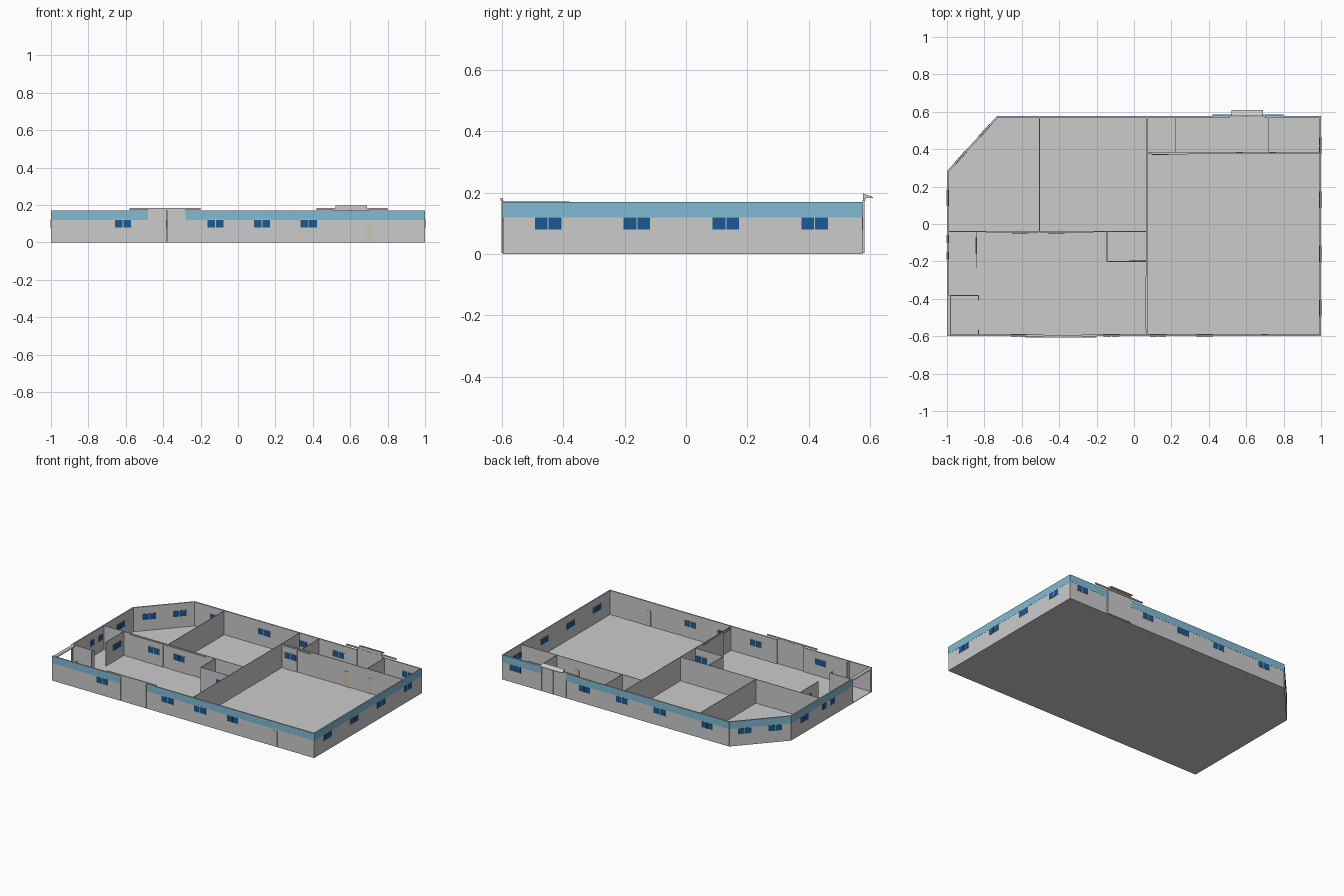
import bpy, bmesh, math
from mathutils import Vector, Matrix

if "Cube" in bpy.data.objects:
    bpy.data.objects.remove(bpy.data.objects["Cube"])

def material(name, rgb):
    m = bpy.data.materials.new(name)
    m.diffuse_color = (*rgb, 1)
    m.use_nodes = True
    m.node_tree.nodes["Principled BSDF"].inputs["Base Color"].default_value = m.diffuse_color
    return m

SKY = material("light_blue_band", (0.22, 0.50, 0.66))
GLASS = material("blue_glass", (0.01, 0.10, 0.29))
CREAM = material("cream_frame", (0.62, 0.57, 0.48))
H, T, TI = 0.17, 0.008, 0.004

def finish(name, bm, mat=None):
    me = bpy.data.meshes.new(name)
    bmesh.ops.recalc_face_normals(bm, faces=bm.faces)
    bm.to_mesh(me)
    bm.free()
    ob = bpy.data.objects.new(name, me)
    bpy.context.collection.objects.link(ob)
    if mat:
        me.materials.append(mat)
    return ob

def prism(name, pts, extrude, mat=None):
    bm = bmesh.new()
    f = bm.faces.new([bm.verts.new(p) for p in pts])
    r = bmesh.ops.extrude_face_region(bm, geom=[f])
    bmesh.ops.translate(bm, verts=[v for v in r["geom"] if isinstance(v, bmesh.types.BMVert)], vec=extrude)
    return finish(name, bm, mat)

def slab(name, a, b, z0, z1, t, off=0, mat=None):
    """Upright box along a-b, its middle moved by off to the right of a-b."""
    a, b = Vector(a), Vector(b)
    d = (b - a).normalized()
    n = Vector((d.y, -d.x))
    base = [a + n * (off - t / 2), b + n * (off - t / 2), b + n * (off + t / 2), a + n * (off + t / 2)]
    return prism(name, [(p.x, p.y, z0) for p in base], (0, 0, z1 - z0), mat)

def window(c, d, t, panes=2, z0=0.08, z1=0.12):
    """Framed window with one or two panes through a wall, centred at c."""
    c, d = Vector(c), Vector(d).normalized()
    w = 0.045 * panes
    slab("window_frame", c - d * w / 2, c + d * w / 2, z0 - 0.002, z1 + 0.001, t + 0.003, 0, CREAM)
    for k in range(panes):
        m = c + d * 0.045 * (k - (panes - 1) / 2)
        slab("window_pane", m - d * 0.0208, m + d * 0.0208, z0, z1 - 0.001, t + 0.005, 0, GLASS)

def doorway(c, d, t, w=0.038):
    c, d = Vector(c), Vector(d).normalized()
    slab("door_leaf", c - d * w / 2, c + d * w / 2, 0.003, 0.11, t + 0.004, 0, CREAM)

# Floor plate with the cut corner
X0, X1, Y0, Y1 = -0.996, 0.996, -0.594, 0.572
plan = [(-1, -0.598), (1, -0.598), (1, 0.576), (-0.733, 0.576), (-1, 0.28)]
prism("floor", [(x, y, 0) for x, y in plan], (0, 0, 0.004))

# Outer walls, counter-clockwise, with gaps for the gates
A, B = (-0.731, Y1), (X0, 0.28)
e = T / 2
outer = [((-1, Y0), (-0.48, Y0)), ((-0.28, Y0), (1, Y0)), ((X1, Y0 - e), (X1, Y1 + e)),
         ((1, Y1), (0.70, Y1)), ((0.51, Y1), A), (A, B), (B, (X0, -0.38))]
for a, b in outer:
    slab("outer_wall", a, b, 0, H, T)
    slab("wall_band", a, b, 0.12, H, 0.001, T / 2 + 0.0004, SKY)

# Windows of the outer walls
for x in (-0.615, -0.12, 0.128, 0.378):
    window((x, Y0), (1, 0), T)
for y in (-0.45, -0.16, 0.13, 0.42):
    window((X1, y), (0, 1), T)
for x in (0.90, 0.37, 0.085, -0.20, -0.565):
    window((x, Y1), (1, 0), T)
for f in (0.25, 0.74):
    window(Vector(A).lerp(Vector(B), f), Vector(B) - Vector(A), T)
window((X0, 0.14), (0, 1), T)
for y in (-0.08, -0.17):
    window((X0, y), (0, 1), T, 1)
doorway((0.70, Y0), (1, 0), T)

# Inner partition walls
inner = [((0.07, Y0), (0.07, Y1)), ((X0, -0.04), (0.07, -0.04)), ((-0.505, -0.04), (-0.505, Y1)),
         ((-0.843, -0.235), (-0.843, -0.04)), ((-0.145, -0.2), (-0.145, -0.04)), ((-0.145, -0.2), (0.07, -0.2)),
         ((-1, -0.382), (-0.83, -0.382)), ((-0.832, -0.41), (-0.832, -0.38)), ((-0.832, Y0), (-0.832, -0.565)),
         ((0.07, 0.38), (X1, 0.38)), ((0.22, 0.38), (0.22, Y1)), ((0.718, 0.38), (0.718, Y1))]
for a, b in inner:
    slab("partition_wall", a, b, 0.003, H - 0.001, TI)
window((-0.843, -0.115), (0, 1), TI)
window((0.02, -0.2), (1, 0), TI)
for x in (0.565, 0.74):
    doorway((x, 0.38), (1, 0), TI)

# Inner sliding doors hung on rails
def sliding_door(a, b, s0, s1, glazed):
    a, b = Vector(a), Vector(b)
    p, q = a.lerp(b, s0), a.lerp(b, s1)
    slab("sliding_rail", a, b, 0.155, 0.162, 0.006)
    slab("sliding_leaf", p, q, 0.005, 0.155, 0.003)
    if glazed:
        window(p.lerp(q, 0.5), b - a, TI)

sliding_door((-0.79, -0.045), (-0.51, -0.045), 0.4, 0.9, True)
sliding_door((-0.50, -0.045), (-0.22, -0.045), 0.05, 0.55, True)
sliding_door((0.09, 0.374), (0.29, 0.374), 0.0, 0.5, True)
sliding_door((0.064, -0.57), (0.064, -0.28), 0.25, 0.75, False)

# Outer gates: two leaves, edge posts, top rail
def gate(x0, x1, y, out, rail0, rail1):
    mid = (x0 + x1) / 2
    for a, b in ((x0, mid - 0.001), (mid + 0.001, x1)):
        slab("gate_leaf", (a, y), (b, y), 0.004, 0.175, 0.004)
        for x in (a + 0.003, b - 0.003):
            slab("gate_post", (x - 0.003, y), (x + 0.003, y), 0.004, 0.175, 0.006)
    slab("gate_rail", (rail0, y + out * 0.003), (rail1, y + out * 0.003), 0.174, 0.183, 0.008)

gate(-0.48, -0.28, -0.599, -1, -0.58, -0.20)
gate(0.51, 0.70, 0.579, 1, 0.42, 0.80)

# Sloped canopy over the back gate
prism("canopy", [(0.52, 0.577, 0.183), (0.52, 0.577, 0.198), (0.52, 0.61, 0.186), (0.52, 0.61, 0.183)], (0.17, 0, 0))

# Rolled-up shutter over the left opening
bm = bmesh.new()
bmesh.ops.create_cone(bm, cap_ends=True, segments=16, radius1=0.011, radius2=0.011, depth=0.215,
                      matrix=Matrix.Translation((-0.989, -0.4885, 0.16)) @ Matrix.Rotation(math.pi / 2, 4, 'X'))
finish("rolled_shutter", bm)
for y in (-0.588, -0.386):
    slab("shutter_guide", (X0, y - 0.004), (X0, y + 0.004), 0, H, T)
